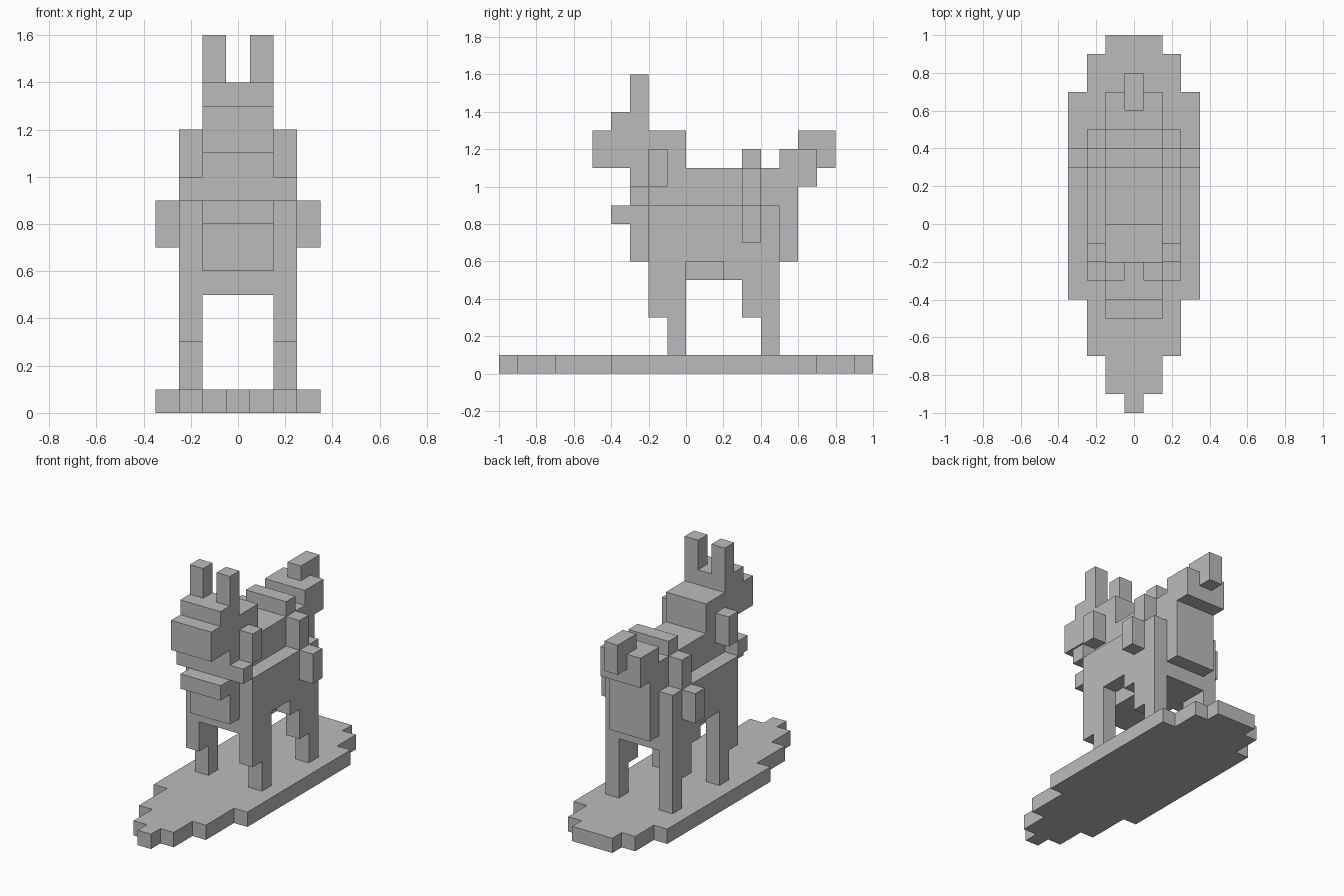
import bpy
import bmesh

cube = bpy.data.objects.get("Cube")
if cube:
    bpy.data.objects.remove(cube, do_unlink=True)

grey = bpy.data.materials.new("plain_grey")
grey.use_nodes = True
colour = (0.5, 0.5, 0.5, 1)
grey.diffuse_color = colour
grey.node_tree.nodes["Principled BSDF"].inputs["Base Color"].default_value = colour

U = 0.1  # size of one block


def extrude(name, outline, depth, mirror=False):
    """Push a flat outline of points along a depth vector, in block units."""
    bm = bmesh.new()
    face = bm.faces.new([bm.verts.new([c * U for c in p]) for p in outline])
    res = bmesh.ops.extrude_face_region(bm, geom=[face])
    moved = [g for g in res["geom"] if isinstance(g, bmesh.types.BMVert)]
    bmesh.ops.translate(bm, verts=moved, vec=[c * U for c in depth])
    bmesh.ops.recalc_face_normals(bm, faces=bm.faces)
    mesh = bpy.data.meshes.new(name)
    bm.to_mesh(mesh)
    bm.free()
    mesh.materials.append(grey)
    obj = bpy.data.objects.new(name, mesh)
    bpy.context.collection.objects.link(obj)
    if mirror:
        obj.modifiers.new("mirror", "MIRROR").use_mirror_merge = False
    return obj


def side_profile(name, yz, x0, x1, mirror=False):
    return extrude(name, [(x0, y, z) for y, z in yz], (x1 - x0, 0, 0), mirror)


def block(name, x, y, z, mirror=False):
    yz = [(y[0], z[0]), (y[1], z[0]), (y[1], z[1]), (y[0], z[1])]
    return side_profile(name, yz, x[0], x[1], mirror)


# stepped base plate: half width against length
steps = [(-10, .5), (-9, 1.5), (-7, 2.5), (-4, 3.5), (7, 2.5), (9, 1.5), (10, 0)]
half = []
for (y, w), (y_next, _) in zip(steps, steps[1:]):
    half += [(w, y), (w, y_next)]
ring = half + [(-x, y) for x, y in reversed(half)]
extrude("base_plate", [(x, y, 0) for x, y in ring], (0, 0, 1))

# torso, neck and head in one silhouette
side_profile("body_and_head", [
    (-2, 5), (5, 5), (5, 6), (6, 6), (6, 10), (5, 10), (5, 11), (0, 11),
    (0, 13), (-2, 13), (-2, 14), (-4, 14), (-4, 13), (-5, 13), (-5, 11),
    (-3, 11), (-3, 6), (-2, 6)], -1.5, 1.5)

# flanks with their legs
side_profile("flank_and_legs", [
    (-2, 9), (-2, 3), (-1, 3), (-1, 1), (0, 1), (0, 6), (2, 6), (2, 5),
    (3, 5), (3, 3), (4, 3), (4, 1), (5, 1), (5, 9)], 1.5, 2.5, True)

# head and neck details
block("upright_ear", (.5, 1.5), (-3, -2), (14, 16), True)
block("cheek", (1.5, 2.5), (-2, -1), (10, 12), True)
block("collar_side", (1.5, 2.5), (-3, -2), (9, 10), True)
block("chest_plate", (-1.5, 1.5), (-4, -3), (8, 9))

# strap over the back
block("strap_top", (-1.5, 1.5), (3, 4), (11, 12))
block("strap_upper_side", (1.5, 2.5), (3, 4), (9, 11), True)
block("strap_lower_side", (2.5, 3.5), (3, 4), (7, 9), True)

# tail
block("tail_root", (-1.5, 1.5), (5, 7), (10, 12))
side_profile("tail_tip", [(6, 12), (7, 12), (7, 11), (8, 11), (8, 13), (6, 13)], -.5, .5)
